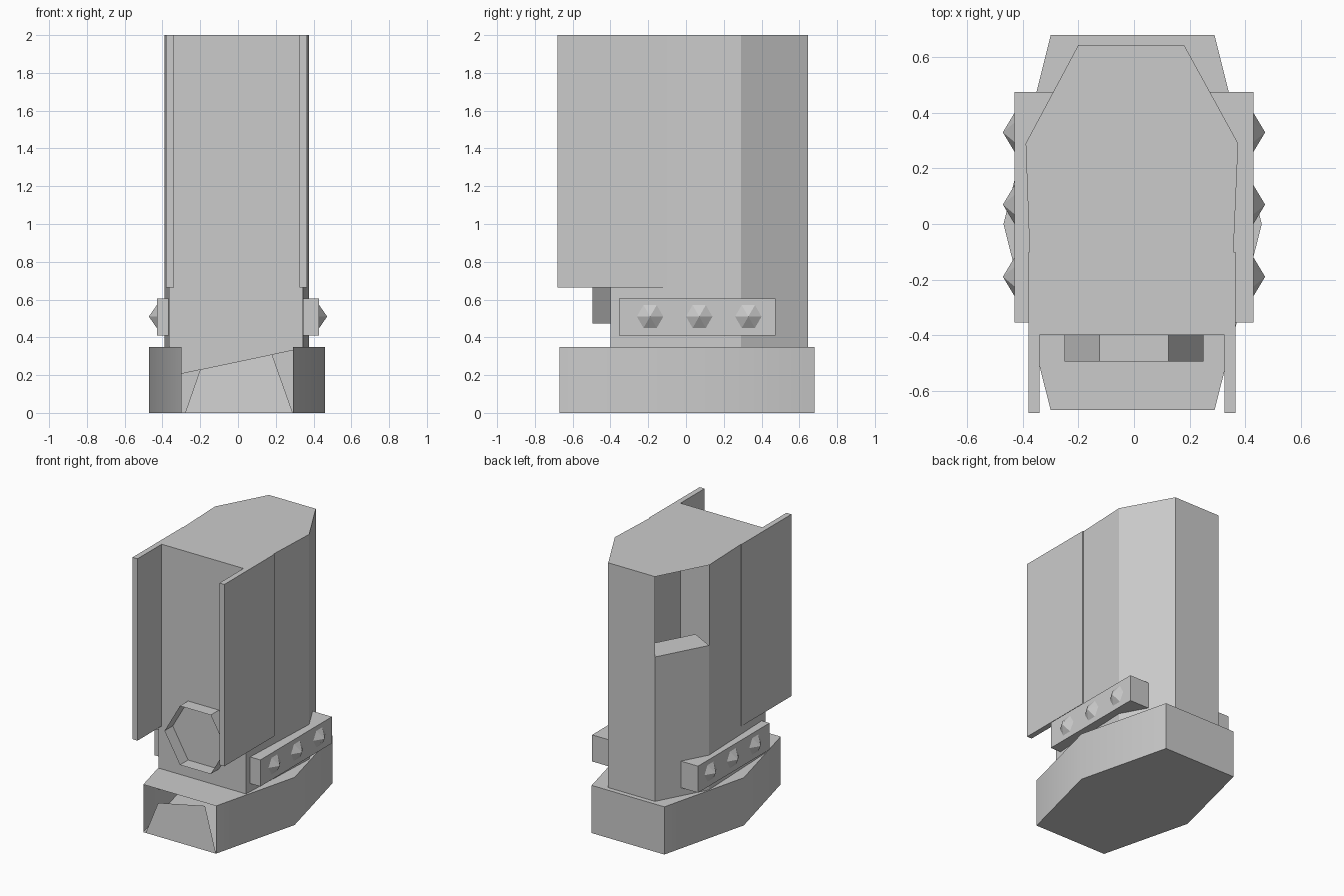
import bpy, bmesh, math
from mathutils import Vector

if "Cube" in bpy.data.objects:
    bpy.data.objects.remove(bpy.data.objects["Cube"])

grey = bpy.data.materials.new("mid_grey")
grey.diffuse_color = (0.6, 0.6, 0.6, 1)
grey.use_nodes = True
grey.node_tree.nodes["Principled BSDF"].inputs["Base Color"].default_value = grey.diffuse_color


def finish(name, bm, smooth=False):
    mesh = bpy.data.meshes.new(name)
    bm.to_mesh(mesh)
    bm.free()
    mesh.materials.append(grey)
    ob = bpy.data.objects.new(name, mesh)
    bpy.context.collection.objects.link(ob)
    if smooth:
        bpy.ops.object.select_all(action='DESELECT')
        ob.select_set(True)
        bpy.context.view_layer.objects.active = ob
        bpy.ops.object.shade_smooth_by_angle(angle=math.radians(30))
    return ob


def prism(name, outline, z0, z1, skip=(), top=True, bottom=True, smooth=False):
    """Upright prism over a counter-clockwise outline; skip lists open sides."""
    bm = bmesh.new()
    n = len(outline)
    if not callable(z0):
        level = z0
        z0 = lambda x: level
    lo = [bm.verts.new((x, y, z0(x))) for x, y in outline]
    hi = [bm.verts.new((x, y, z1)) for x, y in outline]
    for i in range(n):
        j = (i + 1) % n
        if i not in skip:
            bm.faces.new((lo[i], lo[j], hi[j], hi[i]))
    if top:
        bm.faces.new(hi)
    if bottom:
        bm.faces.new(lo[::-1])
    return finish(name, bm, smooth)


def box(name, x0, x1, y0, y1, z0, z1):
    return prism(name, [(x0, y0), (x1, y0), (x1, y1), (x0, y1)], z0, z1)


# Hexagonal foot with an open front
foot = [(-.30, -.67), (.29, -.67), (.46, 0), (.29, .68), (-.30, .68), (-.47, 0)]
prism("foot", foot, 0, .35, skip=(0,), smooth=True)

# Loose tapered panel in the foot opening
bm = bmesh.new()
bm.faces.new([bm.verts.new(p) for p in
              ((-.28, -.67, 0), (.29, -.67, 0), (.18, -.64, .31), (-.20, -.64, .23))])
finish("foot_front_panel", bm)

# Hollow tower, open on the rear left chamfer, with a slanted lower edge
tower = [(-.365, -.40), (.345, -.40), (.375, .29), (.18, .645), (-.20, .645), (-.39, .29)]
prism("tower", tower, lambda x: .27 + .21 * x, 2, skip=(4,), bottom=False)

# Thick block closing the lower part of the rear left chamfer
a, b = Vector((-.20, .645)), Vector((-.39, .29))
inward = Vector((.88, -.47)) * .2
prism("chamfer_block", [tuple(p) for p in (a, b, b + inward, a + inward)], .23, 1.41)

# Side fins reaching forward of the tower
box("right_fin", .325, .365, -.68, -.10, .665, 2)
box("left_fin", -.38, -.34, -.68, -.10, .665, 2)

# Open hexagonal collar on the front
bm = bmesh.new()
rings = []
for y in (-.495, -.40):
    rings.append([bm.verts.new((.25 * math.cos(k * math.pi / 3), y,
                                .69 + .25 * math.sin(k * math.pi / 3))) for k in range(6)])
for k in range(6):
    j = (k + 1) % 6
    bm.faces.new((rings[0][k], rings[0][j], rings[1][j], rings[1][k]))
finish("front_collar", bm)

# Cross bar that shows on both sides
box("cross_bar", -.43, .43, -.355, .475, .41, .605)

# Pointed six-sided studs on the bar ends
for side, label in ((1, "right"), (-1, "left")):
    for i, y in enumerate((-.19, .07, .33)):
        bm = bmesh.new()
        tip = bm.verts.new((side * .472, y, .51))
        rim = [bm.verts.new((side * .43, y + .07 * math.cos(k * math.pi / 3),
                             .51 + .07 * math.sin(k * math.pi / 3))) for k in range(6)]
        for k in range(6):
            bm.faces.new((rim[k], rim[(k + 1) % 6], tip))
        bm.faces.new(rim)
        bmesh.ops.recalc_face_normals(bm, faces=bm.faces)
        finish(f"{label}_stud_{i + 1}", bm, smooth=False)
